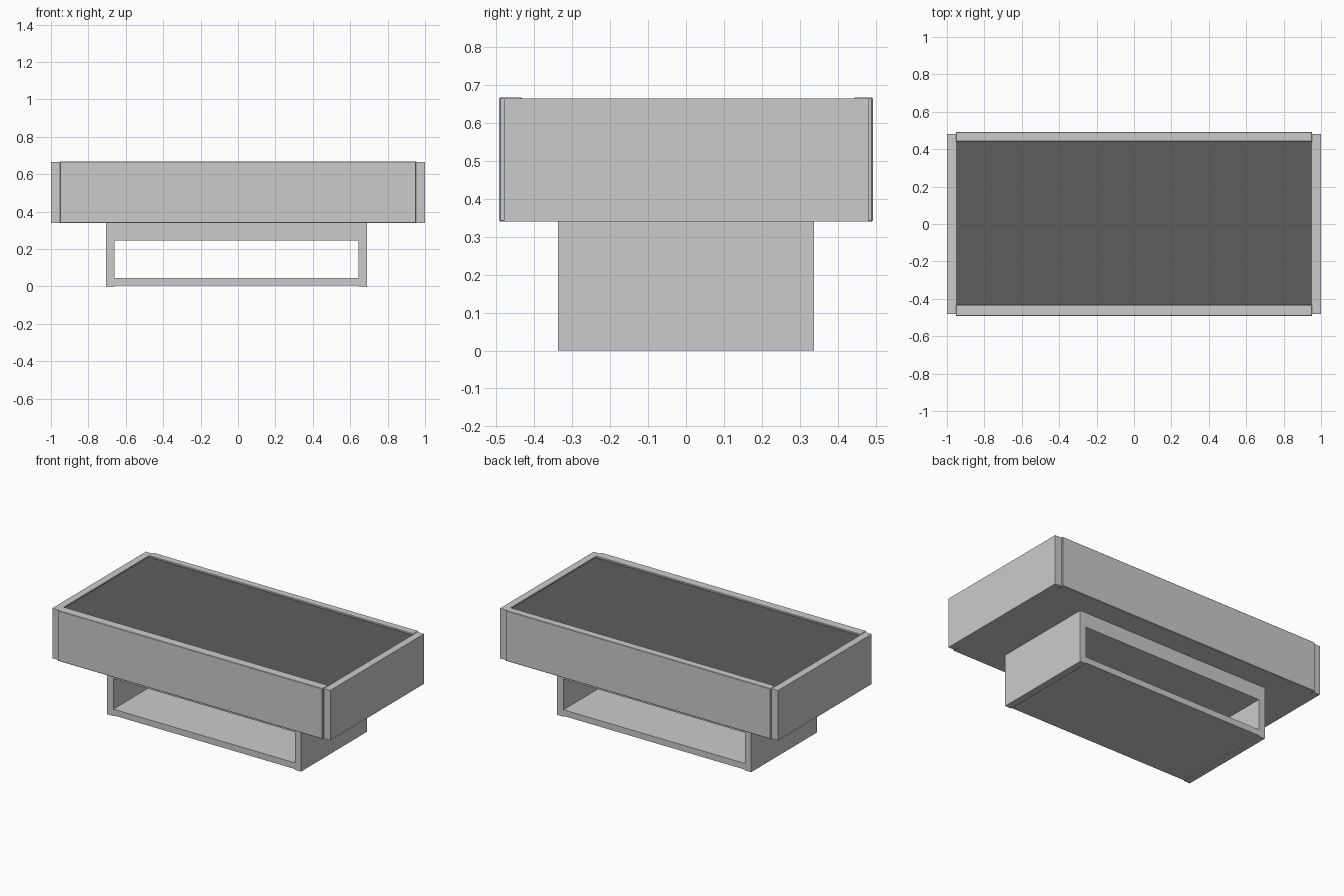
import bpy

cube = bpy.data.objects.get("Cube")
if cube:
    bpy.data.objects.remove(cube, do_unlink=True)


def material(name, value):
    mat = bpy.data.materials.new(name)
    mat.use_nodes = True
    colour = (value, value, value, 1)
    mat.diffuse_color = colour
    mat.node_tree.nodes["Principled BSDF"].inputs["Base Color"].default_value = colour
    return mat


light_grey = material("light_grey", 0.6)
dark_grey = material("dark_grey", 0.11)


def box(name, x, y, z, mat=light_grey, bevel=0):
    """Flat-faced box from its (min, max) range on each axis."""
    ranges = (x, y, z)
    centre = [(a + b) / 2 for a, b in ranges]
    bpy.ops.mesh.primitive_cube_add(size=1, location=centre)
    obj = bpy.context.object
    obj.name = name
    obj.scale = [b - a for a, b in ranges]
    bpy.ops.object.transform_apply(location=False, rotation=False, scale=True)
    obj.data.materials.append(mat)
    if bevel:
        mod = obj.modifiers.new("eased_edges", "BEVEL")
        mod.width = bevel
        mod.segments = 1
    return obj


# Tabletop frame: long rails stand slightly proud of the end boards
low, high = 0.34, 0.668
box("front_rail", (-0.953, 0.953), (-0.493, -0.432), (low, high), bevel=0.003)
box("back_rail", (-0.953, 0.953), (0.442, 0.493), (low, high), bevel=0.003)
for name, side in (("left", 1), ("right", -1)):
    edge = sorted((side * 0.953, side))
    box(name + "_end_board", edge, (-0.48, 0.482), (low, high - 0.003))

# Recessed dark top and the closed underside of the frame
box("top_panel", (-0.953, 0.953), (-0.432, 0.442), (0.635, 0.658), dark_grey)
box("underside_panel", (-0.953, 0.953), (-0.44, 0.45), (low, 0.365))

# Open base: two side walls joined by a floor shelf and an upper board
depth = (-0.338, 0.338)
box("left_base_wall", (0.645, 0.69), depth, (0, low))
box("right_base_wall", (-0.705, -0.66), depth, (0, low))
box("base_shelf", (-0.66, 0.645), depth, (0.005, 0.045))
box("base_upper_board", (-0.66, 0.645), depth, (0.245, low))
